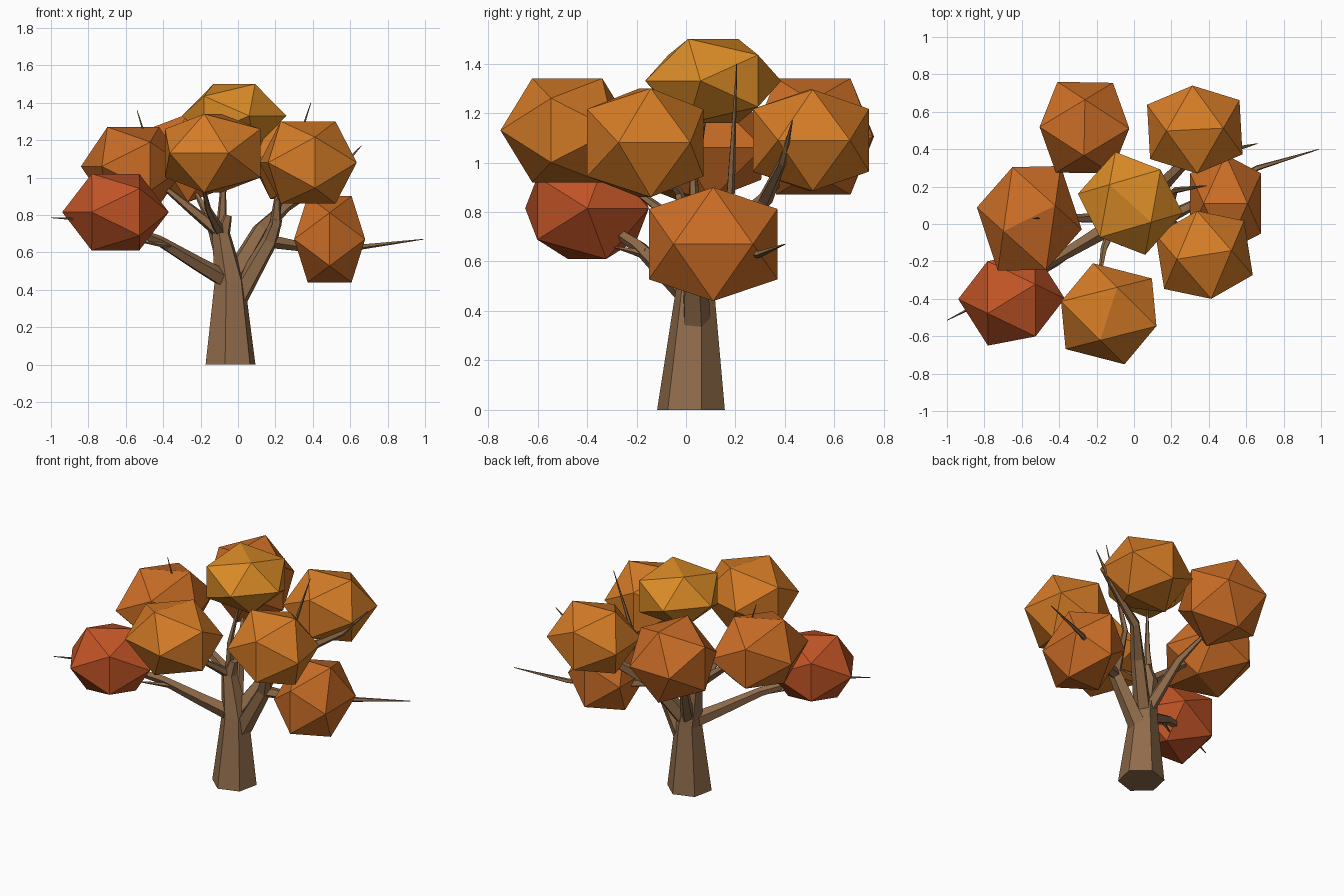
import bpy, bmesh, math
from mathutils import Vector, Matrix

if "Cube" in bpy.data.objects:
    bpy.data.objects.remove(bpy.data.objects["Cube"])

PHI = (1 + 5 ** 0.5) / 2


def material(name, rgb):
    m = bpy.data.materials.new(name)
    m.diffuse_color = (*rgb, 1)
    m.use_nodes = True
    m.node_tree.nodes["Principled BSDF"].inputs["Base Color"].default_value = m.diffuse_color
    return m


def finish(name, bm, mat):
    bmesh.ops.recalc_face_normals(bm, faces=bm.faces)
    me = bpy.data.meshes.new(name)
    bm.to_mesh(me)
    bm.free()
    me.materials.append(mat)
    ob = bpy.data.objects.new(name, me)
    bpy.context.collection.objects.link(ob)
    return ob


# Leaf clump: icosahedron with a level top edge turned by yaw, fitted to a box
def clump(name, centre, size, yaw, mat):
    pts = []
    for s in (-1, 1):
        for t in (-PHI, PHI):
            pts += [Vector((s, 0, t)), Vector((t, s, 0)), Vector((0, t, s))]
    rot = Matrix.Rotation(math.radians(yaw), 3, 'Z')
    pts = [rot @ p for p in pts]
    half = [max(abs(p[i]) for p in pts) for i in range(3)]
    bm = bmesh.new()
    for p in pts:
        bm.verts.new([centre[i] + p[i] / half[i] * size[i] / 2 for i in range(3)])
    bmesh.ops.convex_hull(bm, input=bm.verts)
    return finish(name, bm, mat)


# Faceted limb through points, with one radius per point
def limb(name, pts, radii, sides, mat):
    pts = [Vector(p) for p in pts]
    bm = bmesh.new()
    rings = []
    for i, (p, r) in enumerate(zip(pts, radii)):
        d = pts[min(i + 1, len(pts) - 1)] - pts[max(i - 1, 0)]
        if p.z == 0:
            d = Vector((0, 0, 1))
        q = Vector((0, 0, 1)).rotation_difference(d.normalized())
        angles = [math.tau * (k + 0.3) / sides for k in range(sides)]
        rings.append([bm.verts.new(p + q @ Vector((math.cos(a), math.sin(a), 0)) * r) for a in angles])
    for r0, r1 in zip(rings, rings[1:]):
        for k in range(sides):
            j = (k + 1) % sides
            bm.faces.new((r0[k], r0[j], r1[j], r1[k]))
    bm.faces.new(rings[0])
    bm.faces.new(rings[-1])
    return finish(name, bm, mat)


# Bough: limb that tapers evenly from its thick root to a thin tip
def bough(name, root, r, *rest):
    n = len(rest)
    radii = [r * (1 - i / n) ** 0.9 + 0.002 for i in range(n + 1)]
    return limb(name, [root, *rest], radii, 5, bark)


bark = material("bark", (0.28, 0.15, 0.07))
gold = material("gold_leaf", (0.70, 0.26, 0.02))
amber = material("amber_leaf", (0.66, 0.20, 0.02))
orange = material("orange_leaf", (0.60, 0.155, 0.02))
red = material("red_leaf", (0.54, 0.09, 0.02))

# Foliage
clump("leaves_left", (-0.56, 0.03, 1.06), (0.56, 0.56, 0.42), 22, orange)
clump("leaves_low_left", (-0.655, -0.4, 0.815), (0.57, 0.5, 0.41), 32, red)
clump("leaves_back_left", (-0.265, 0.515, 1.105), (0.48, 0.49, 0.47), 89, orange)
clump("leaves_back_right", (0.325, 0.505, 1.09), (0.51, 0.47, 0.41), 3, amber)
clump("leaves_top", (-0.02, 0.11, 1.33), (0.56, 0.55, 0.34), -42, gold)
clump("leaves_front_right", (0.375, -0.165, 1.08), (0.52, 0.47, 0.44), 9, amber)
clump("leaves_low_right", (0.49, 0.11, 0.67), (0.38, 0.52, 0.46), 0, orange)
clump("leaves_front", (-0.135, -0.48, 1.13), (0.51, 0.54, 0.42), 74, amber)

# Trunk, with the joints the boughs grow from
fork = Vector((-0.045, 0.035, 0.44))
crown = Vector((-0.09, 0.04, 0.7))
elbow = Vector((0.17, 0.03, 0.66))
limb("trunk", [(-0.04, 0.02, 0), fork, crown, (-0.06, 0.04, 0.8)], (0.14, 0.085, 0.05, 0.03), 6, bark)

# Right side: thick arm, then boughs from its elbow
limb("right_arm", [(0, 0.04, 0.36), elbow, (0.21, -0.01, 0.78)], (0.06, 0.045, 0.03), 5, bark)
bough("bough_front_right", (0.2, 0, 0.74), 0.032, (0.21, -0.03, 0.88), (0.32, -0.12, 1))
bough("bough_low_right", elbow, 0.035, (0.35, 0.12, 0.63), (0.66, 0.3, 0.63), (0.99, 0.4, 0.67))
bough("bough_twig_up", elbow, 0.03, (0.22, 0.18, 0.88), (0.39, 0.205, 1.4))
bough("bough_back_right", fork, 0.055, (0.12, 0.18, 0.72), (0.26, 0.32, 0.85), (0.5, 0.39, 1), (0.66, 0.43, 1.17))

# Left side
bough("bough_low_left", fork, 0.05, (-0.22, -0.07, 0.54), (-0.42, -0.19, 0.66), (-0.7, -0.36, 0.77), (-1, -0.515, 0.785))
bough("twig_low_left", (-0.36, -0.16, 0.63), 0.022, (-0.41, -0.21, 0.64), (-0.54, -0.3, 0.66))
bough("bough_left", crown, 0.035, (-0.25, 0.03, 0.83), (-0.42, 0.03, 0.97), (-0.54, 0.03, 1.36))

# Boughs rising into the back, front and top clumps
bough("bough_back_left", fork, 0.045, (-0.15, 0.24, 0.78), (-0.27, 0.46, 1))
bough("bough_front", crown, 0.03, (-0.16, -0.13, 0.83), (-0.2, -0.38, 1.02))
bough("bough_top", crown, 0.03, (-0.08, 0.03, 0.92), (-0.03, 0.09, 1.25))
